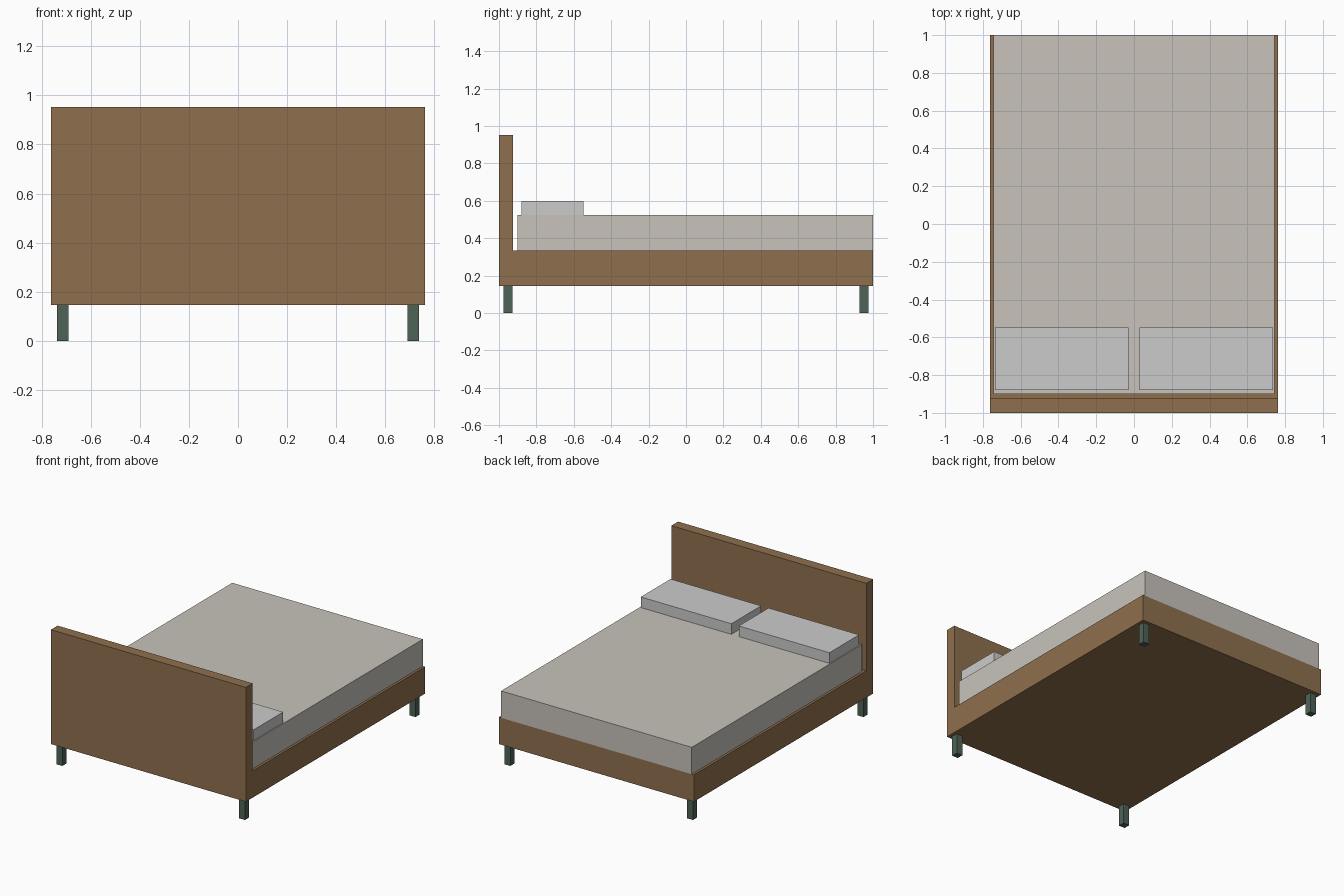
import bpy, bmesh

if "Cube" in bpy.data.objects:
    bpy.data.objects.remove(bpy.data.objects["Cube"])


def material(name, rgb):
    m = bpy.data.materials.new(name)
    m.diffuse_color = (*rgb, 1)
    m.use_nodes = True
    m.node_tree.nodes["Principled BSDF"].inputs["Base Color"].default_value = m.diffuse_color
    return m


wood = material("wood", (0.275, 0.162, 0.076))
cloth = material("cloth", (0.58, 0.55, 0.50))
metal = material("leg_green", (0.076, 0.125, 0.095))


def finish(name, bm, mat):
    bmesh.ops.recalc_face_normals(bm, faces=bm.faces)
    me = bpy.data.meshes.new(name)
    bm.to_mesh(me)
    bm.free()
    ob = bpy.data.objects.new(name, me)
    bpy.context.collection.objects.link(ob)
    if mat:
        me.materials.append(mat)
    return ob


def extrude_x(name, profile, x0, x1, mat=None):
    """Extrude a (y, z) profile from x0 to x1."""
    bm = bmesh.new()
    face = bm.faces.new([bm.verts.new((x0, y, z)) for y, z in profile])
    new = bmesh.ops.extrude_face_region(bm, geom=[face])["geom"]
    # keep the starting face so the solid stays closed
    if not face.is_valid or len(bm.faces) < len(profile) + 2:
        bm.faces.new([v for v in bm.verts if v not in new])
    bmesh.ops.translate(bm, vec=(x1 - x0, 0, 0),
                        verts=[g for g in new if isinstance(g, bmesh.types.BMVert)])
    return finish(name, bm, mat)


def box(name, x, y, z, mat=None):
    return extrude_x(name, [(y[0], z[0]), (y[1], z[0]), (y[1], z[1]), (y[0], z[1])],
                     x[0], x[1], mat)


# Base and headboard share one L-shaped side profile
extrude_x("bed_frame", [(-1, 0.145), (1, 0.145), (1, 0.335), (-0.925, 0.335),
                        (-0.925, 0.953), (-1, 0.953)], -0.762, 0.762, wood)

# Mattress, flush with the foot end
box("mattress", (-0.745, 0.745), (-0.90, 1), (0.335, 0.525), cloth)

# Pillows
for side, x in (("left", (-0.737, -0.029)), ("right", (0.029, 0.737))):
    box(side + "_pillow", x, (-0.88, -0.548), (0.525, 0.60))

# Legs at the four corners
for sx, side in ((-1, "left"), (1, "right")):
    for sy, end in ((-1, "head"), (1, "foot")):
        cx, cy, h = sx * 0.714, sy * 0.952, 0.0235
        box(f"{end}_{side}_leg", (cx - h, cx + h), (cy - h, cy + h), (0, 0.145), metal)
